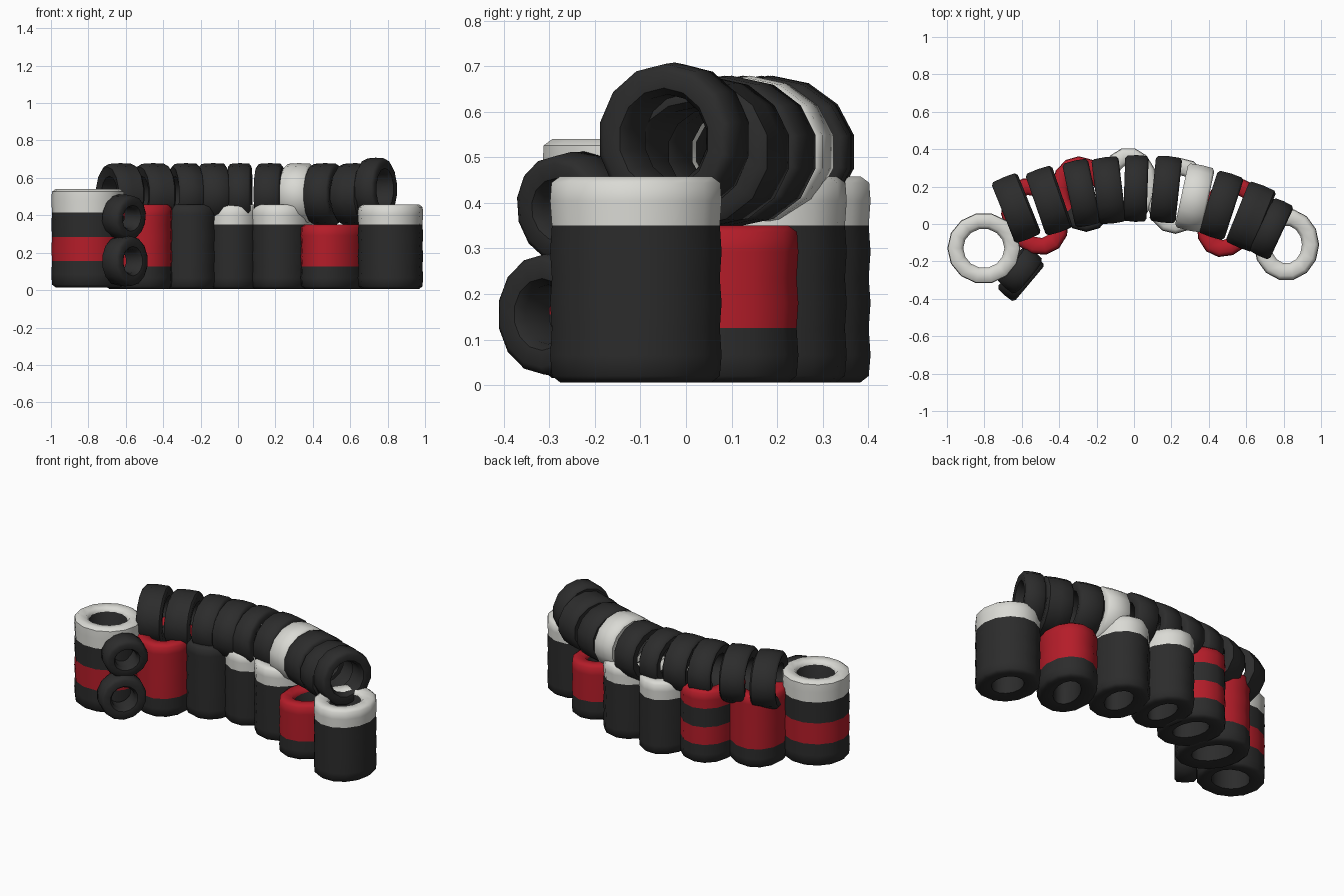
import bpy, bmesh, math
from mathutils import Matrix

if "Cube" in bpy.data.objects:
    bpy.data.objects.remove(bpy.data.objects["Cube"])


def material(name, col):
    m = bpy.data.materials.new(name)
    m.diffuse_color = (*col, 1)
    m.use_nodes = True
    m.node_tree.nodes["Principled BSDF"].inputs["Base Color"].default_value = m.diffuse_color
    return m


MATS = [material("black_rubber", (0.025, 0.025, 0.025)),
        material("white_paint", (0.70, 0.70, 0.66)),
        material("red_paint", (0.46, 0.012, 0.022))]
K, W, R = 0, 1, 2
SIDES = 14


def tube(name, levels, colours, rx, ry, wall, matrix, back_only=False, d=0.014):
    """Hollow run of tyres along local z: levels are tyre edges, one colour each."""
    bot, top = levels[0], levels[-1]
    # profile of (radial inset, height, colour of the face to the next point)
    prof = [(wall, bot + 0.012, colours[0]), (d * 1.6, bot, colours[0])]
    for i, c in enumerate(colours):
        a, b = levels[i], levels[i + 1]
        prof.append((0.004, a + (d if i == 0 else 0.0), c))
        prof.append((0, (a + b) / 2, c))
    prof += [(0.003, top - d, colours[-1]), (d * 1.6, top, colours[-1]),
             (wall * 0.8, top - 0.004, colours[-1]), (wall, top - 0.025, K)]
    bm = bmesh.new()
    rings = []
    for inset, z, _ in prof:
        rings.append([bm.verts.new(((rx - inset) * math.cos(2 * math.pi * k / SIDES),
                                    (ry - inset) * math.sin(2 * math.pi * k / SIDES), z))
                      for k in range(SIDES)])
    for i in range(len(prof)):
        r0, r1 = rings[i], rings[(i + 1) % len(prof)]
        for k in range(SIDES):
            n = (k + 1) % SIDES
            f = bm.faces.new((r0[k], r0[n], r1[n], r1[k]))
            f.smooth = True
            f.material_index = prof[i][2]
            # paint worn away on the front side
            if back_only and math.sin(2 * math.pi * (k + 0.5) / SIDES) < -0.3:
                f.material_index = K
    bmesh.ops.recalc_face_normals(bm, faces=bm.faces)
    me = bpy.data.meshes.new(name)
    bm.to_mesh(me)
    bm.free()
    for m in MATS:
        me.materials.append(m)
    ob = bpy.data.objects.new(name, me)
    ob.matrix_world = matrix
    bpy.context.collection.objects.link(ob)
    me.set_sharp_from_angle(angle=math.radians(50))
    return ob


# flat-lying stacks along the arc: x, y, yaw, tangential radius, radial radius, colours
LEVELS = [0.006, 0.125, 0.235, 0.35, 0.458]
STACKS = [
    (-0.53, 0.04, 27, 0.172, 0.215, [K, R, R, R], False),
    (-0.275, 0.16, 16, 0.165, 0.205, [K, R, K, R], True),
    (-0.03, 0.21, 0, 0.155, 0.20, [K, K, K, W], False),
    (0.235, 0.15, -14, 0.165, 0.205, [K, K, K, W], False),
    (0.51, 0.035, -25, 0.165, 0.222, [K, R, R], False),
    (0.815, -0.11, 0, 0.175, 0.193, [K, K, K, W], False),
]
for i, (x, y, yaw, rx, ry, cols, back) in enumerate(STACKS):
    m = Matrix.Translation((x, y, 0)) @ Matrix.Rotation(math.radians(yaw), 4, 'Z')
    tube(f"tyre_stack_{i + 1}", LEVELS[:len(cols) + 1], cols, rx, ry, 0.092, m, back)

# taller stack at the left end
tube("tyre_stack_left_end", [0.015, 0.155, 0.285, 0.415, 0.54], [K, R, K, W],
     0.195, 0.19, 0.085, Matrix.Translation((-0.803, -0.13, 0)))


def upright(name, loc, yaw, rz, ry, width, colour, wall=0.07, tilt=0):
    """Tyre standing on its tread, axle pointing along yaw."""
    m = (Matrix.Translation(loc) @ Matrix.Rotation(math.radians(yaw), 4, 'Z')
         @ Matrix.Rotation(math.radians(90 + tilt), 4, 'Y'))
    tube(name, [-width / 2, width / 2], [colour], rz, ry, wall, m, d=0.012)


# upright tyres wedged along the top: x, y, yaw, width, colour
TOP = [(-0.63, 0.085, 22, 0.15, K), (-0.455, 0.125, 19, 0.15, K),
       (-0.28, 0.165, 12, 0.14, K), (-0.135, 0.18, 7, 0.145, K),
       (0.01, 0.19, -2, 0.125, K), (0.17, 0.185, -6, 0.14, K),
       (0.325, 0.14, -12, 0.145, W), (0.465, 0.10, -18, 0.145, K),
       (0.625, 0.04, -22, 0.155, K)]
for i, (x, y, yaw, w, c) in enumerate(TOP):
    upright(f"top_tyre_{i + 1}", (x, y, 0.512), yaw, 0.167, 0.183, w, c)
upright("top_tyre_right_end", (0.735, -0.025, 0.54), -25, 0.168, 0.165, 0.12, K)

# two small tyres leaning against the front
upright("front_tyre_lower", (-0.605, -0.28, 0.155), -40, 0.135, 0.137, 0.12, K)
upright("front_tyre_upper", (-0.61, -0.245, 0.39), -40, 0.122, 0.128, 0.12, K, 0.065, 6)
